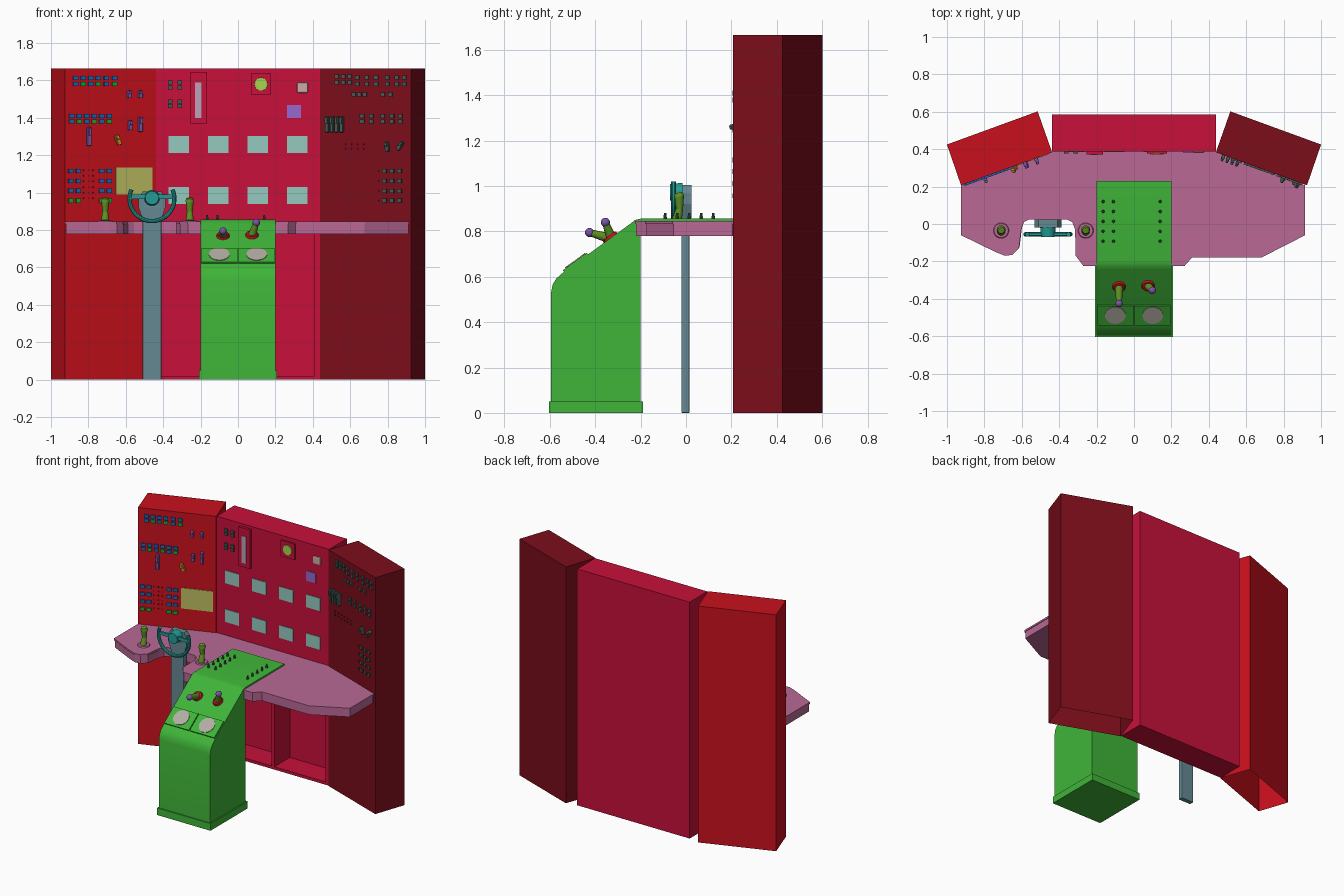
import bpy, bmesh, math
from mathutils import Matrix, Vector

if "Cube" in bpy.data.objects:
    bpy.data.objects.remove(bpy.data.objects["Cube"])

T = Matrix.Translation
ANG = math.atan2(0.175, 0.485)
SLOPE = math.atan2(0.225, 0.31)
COL = dict(red=(.58, .005, .012), crimson=(.58, .005, .042), dark=(.2, .004, .011), pink=(.48, .14, .30),
           green=(.05, .46, .04), steel=(.13, .25, .29), teal=(.017, .33, .30), olive=(.11, .28, .016),
           blue=(.01, .14, .48), btn=(.01, .4, .03), purple=(.2, .09, .38), screen=(.3, .59, .52),
           yellow=(.5, .5, .12), grey=(.06, .1, .09), pale=(.45, .42, .37), orange=(.6, .25, .02),
           lime=(.38, .66, .08), violet=(.31, .14, .62), rose=(.62, .4, .38), strip=(.5, .36, .48))
MATS = {}


def finish(name, bm, col, smooth=False, bevel=0):
    bmesh.ops.recalc_face_normals(bm, faces=bm.faces)
    me = bpy.data.meshes.new(name)
    bm.to_mesh(me)
    bm.free()
    ob = bpy.data.objects.new(name, me)
    bpy.context.collection.objects.link(ob)
    if col not in MATS:
        MATS[col] = bpy.data.materials.new(col)
        MATS[col].diffuse_color = (*COL[col], 1)
    me.materials.append(MATS[col])
    if bevel:
        m = ob.modifiers.new("bevel", 'BEVEL')
        m.width, m.segments = bevel, 2
    if smooth:
        bpy.ops.object.select_all(action='DESELECT')
        ob.select_set(True)
        bpy.context.view_layer.objects.active = ob
        bpy.ops.object.shade_smooth_by_angle()
    return ob


def box(bm, m, s):
    bmesh.ops.create_cube(bm, size=1, matrix=m @ Matrix.Diagonal((*s, 1)))


def boxes(name, col, items, **k):
    bm = bmesh.new()
    for m, s in items:
        box(bm, m, s)
    return finish(name, bm, col, **k)


def span(x0, x1, y0, y1, z0, z1):
    return T(((x0 + x1) / 2, (y0 + y1) / 2, (z0 + z1) / 2)), (x1 - x0, y1 - y0, z1 - z0)


def rod(bm, a, b, r1, r2, n=16):
    a, b = Vector(a), Vector(b)
    d = b - a
    m = T((a + b) / 2) @ d.to_track_quat('Z', 'Y').to_matrix().to_4x4()
    bmesh.ops.create_cone(bm, cap_ends=True, segments=n, radius1=r1, radius2=r2, depth=d.length, matrix=m)


def prism(name, col, pts, vec, open_bottom=False, **k):
    bm = bmesh.new()
    f = bm.faces.new([bm.verts.new(p) for p in pts])
    r = bmesh.ops.extrude_face_region(bm, geom=[f], use_keep_orig=True)
    bmesh.ops.translate(bm, vec=vec, verts=[v for v in r['geom'] if isinstance(v, bmesh.types.BMVert)])
    if open_bottom:
        bm.faces.remove(f)
    return finish(name, bm, col, **k)


def on_panel(x, z):
    """Frame on the front of the left, centre or right cabinet; local -y points out."""
    if abs(x) < .44:
        return T((x, .388, z))
    s = 1 if x < 0 else -1
    return T((x, .383 - (abs(x) - .438) * math.tan(ANG), z)) @ Matrix.Rotation(s * ANG, 4, 'Z')


def on_slope(x, y):
    return T((x, y, .62 + (y + .54) * math.tan(SLOPE))) @ Matrix.Rotation(SLOPE, 4, 'X')


# cabinets
for nm, s, c in (("left_cabinet", 1, "red"), ("right_cabinet", -1, "dark")):
    prism(nm, c, [(s * x, y, 0) for x, y in ((-1, .425), (-.515, .602), (-.438, .383), (-.925, .207))],
          (0, 0, 1.665), open_bottom=True)
boxes("centre_cabinet", "crimson", [
    span(-.438, .438, .388, .585, .78, 1.665), span(-.438, .438, .56, .585, 0, .78),
    span(-.438, -.41, .388, .56, 0, .78), span(.41, .438, .388, .56, 0, .78),
    span(-.41, .41, .388, .56, 0, .02), span(-.012, .012, .388, .56, .02, .78)])

# desk: slim top slab over a slightly inset skirt
outline = [(-.925, .207), (-.925, -.06), (-.74, -.15), (-.69, -.17), (-.65, -.165), (-.615, -.13), (-.603, -.03),
           (-.59, .01), (-.56, .025), (-.36, .025), (-.33, .01), (-.315, -.03), (-.312, -.17), (-.27, -.225),
           (.27, -.225), (.31, -.18), (.68, -.18), (.915, -.06), (.915, .207), (.437, .388), (-.437, .388)]
prism("desk_top", "pink", [(x, y, .832) for x, y in outline], (0, 0, .013))
prism("desk_skirt", "pink", [(x * .995, y - .003 if y > .1 else y + .005, .78) for x, y in outline], (0, 0, .053))

# throttle console
prof = [(-.595, 0), (-.595, .53), (-.588, .565), (-.572, .592), (-.54, .62), (-.245, .834), (-.225, .85),
        (-.2, .856), (.23, .856), (.23, .84), (-.2, .84), (-.2, 0)]
prism("console_body", "green", [(-.2, y, z) for y, z in prof], (.4, 0, 0), smooth=True)
boxes("console_plinth", "green", [span(-.208, .208, -.603, -.19, 0, .05)])
boxes("console_gauge_plates", "green", [(on_slope(x, -.485), (.192, .13, .018)) for x in (-.099, .099)])
bm = bmesh.new()
for x in (-.1, .1):
    m = on_slope(x, -.482)
    rod(bm, m @ Vector((0, 0, 0)), m @ Vector((0, 0, .013)), .055, .055, 32)
finish("console_dials", bm, "pale", True)
bm = bmesh.new()
for x in (-.165, -.11, .14):
    for i in range(5):
        y = .12 - i * .053
        rod(bm, (x, y, .85), (x, y, .88), .009, .005, 10)
finish("console_switches", bm, "grey", True)

# console levers with collars and knobs
levers = (((-.08, -.335, .77), (-.08, -.425, .795)), ((.075, -.33, .77), (.098, -.355, .84)))
parts = [bmesh.new() for _ in range(3)]
for a, b in levers:
    m = on_slope(a[0], a[1])
    rod(parts[0], m @ Vector((0, 0, -.005)), m @ Vector((0, 0, .012)), .038, .03, 24)
    rod(parts[1], m @ Vector((0, 0, 0)), b, .022, .015)
    bmesh.ops.create_uvsphere(parts[2], u_segments=16, v_segments=10, radius=.02, matrix=T(b))
for p, n, c in zip(parts, ("lever_collars", "lever_shafts", "lever_knobs"), ("red", "olive", "purple")):
    finish(n, p, c, True)

# desk side sticks
for nm, x in (("left_stick", -.71), ("right_stick", -.258)):
    bm = bmesh.new()
    rod(bm, (x, -.035, .842), (x, -.035, .852), .043, .038, 24)
    finish(nm + "_base", bm, "pink", True)
    bm = bmesh.new()
    rod(bm, (x, -.04, .85), (x, -.028, .9), .022, .015)
    rod(bm, (x, -.028, .895), (x, -.03, .955), .015, .021)
    rod(bm, (x, -.03, .953), (x, -.034, .97), .024, .018)
    finish(nm, bm, "olive", True)

# steering column and yoke
boxes("steering_column", "steel", [span(-.51, -.41, -.02, .015, 0, .93)], bevel=.004)
prism("column_head", "steel", [(x - .46, -.018, z) for x, z in (
    (-.05, .86), (.05, .86), (.072, .92), (.072, .97), (.05, 1.005), (-.05, 1.005), (-.072, .97), (-.072, .92))],
    (0, .043, 0))
cu = bpy.data.curves.new("yoke_rim", 'CURVE')
cu.dimensions, cu.bevel_depth, cu.bevel_resolution, cu.use_fill_caps = '3D', .012, 3, True
sp = cu.splines.new('POLY')
sp.points.add(32)
for i, p in enumerate(sp.points):
    t = math.radians(156 + 228 * i / 32)
    p.co = (-.46 + .12 * math.cos(t), -.055, .968 + .12 * math.sin(t), 1)
rim = bpy.data.objects.new("yoke_rim", cu)
bpy.context.collection.objects.link(rim)
bpy.ops.object.select_all(action='DESELECT')
rim.select_set(True)
bpy.context.view_layer.objects.active = rim
bpy.ops.object.convert(target='MESH')
bm = bmesh.new()
rod(bm, (-.46, -.07, .972), (-.46, -.015, .972), .036, .042, 24)
box(bm, T((-.46, -.055, .978)), (.235, .014, .022))
finish("yoke_hub", bm, "teal", True)
rim.data.materials.clear()
rim.data.materials.append(MATS["teal"])
rim.select_set(True)
bpy.context.view_layer.objects.active = rim
bpy.ops.object.shade_smooth_by_angle()

# centre cabinet instruments
boxes("screens", "screen", [(on_panel(x, z), (.11, .008, .09)) for x in (-.317, -.106, .106, .317) for z in (1.258, .985)])
boxes("tall_gauge_frame", "crimson", [(on_panel(-.21, 1.508), (.09, .034, .275))])
boxes("tall_gauge_strip", "strip", [(on_panel(-.212, 1.495), (.035, .04, .19))])
boxes("round_gauge_frame", "crimson", [(on_panel(.123, 1.58), (.108, .022, .112))])
bm = bmesh.new()
rod(bm, (.123, .39, 1.58), (.123, .372, 1.58), .037, .034, 24)
finish("round_gauge", bm, "lime", True)
boxes("small_gauge", "rose", [(on_panel(.345, 1.562), (.06, .018, .056))], bevel=.008)
boxes("small_display", "violet", [(on_panel(.3, 1.435), (.075, .01, .07))])
boxes("map_display", "yellow", [(on_panel(-.556, 1.063), (.21, .008, .145))])

# button banks: columns, rows
XA = [-.87, -.83, -.79, -.75, -.705, -.66]
XB = [-.89, -.85, -.81, -.77, -.73, -.69]
ROWS = (1.115, 1.063, 1.01, .957)
bank = [(x, z) for X, Z in ((XA, (1.613, 1.582)), (XB, (1.41, 1.38)), ((-.895, -.855, -.73, -.69), ROWS)) for x in X for z in Z]
for nm, c, k in (("blue_buttons", "blue", 0), ("green_buttons", "btn", 1)):
    boxes(nm, c, [(on_panel(*p), (.028, .02, .022)) for i, p in enumerate(bank) if (i % 4 == 3) == bool(k)])
bank = [(x, z) for X, Z in (((.64, .69, .74, .8, .85, .89), (1.615, 1.58)), ((.53, .565, .6), (1.62, 1.59)),
        ((.62, .65, .68, .775, .815), (1.525,)), ((.665, .715, .775, .825, .87), (1.41, 1.38)),
        ((.785, .825, .865), ROWS), ((-.362, -.312), (1.588, 1.563, 1.487, 1.463))) for x in X for z in Z]
boxes("grey_buttons", "grey", [(on_panel(*p), (.023, .02, .021)) for p in bank])
dots = [(-.825 + i * .026, z) for i in range(3) for z in (1.12, 1.09, 1.06, 1.03, 1.0, .97)]
dots += [(.51 + i * .032, z) for i in range(6) for z in (1.26, 1.235)] + [(.75, z) for z in ROWS]
boxes("indicator_dots", "dark", [(on_panel(*p), (.008, .01, .008)) for p in dots])

# panel toggles and handles
def toggles(name, col, items):
    bm = bmesh.new()
    for x, z, w, h, tilt in items:
        m = on_panel(x, z) @ Matrix.Rotation(tilt, 4, 'Y')
        box(bm, m @ T((0, -.008, 0)), (w, .03, h))
        box(bm, m @ T((0, -.024, h * .25)), (w * .8, .02, h * .4))
    finish(name, bm, col, bevel=.004)


toggles("left_toggles", "purple", [(x, z, .02, h, 0) for x, z, h in (
    (-.585, 1.525, .04), (-.525, 1.525, .04), (-.58, 1.36, .05), (-.525, 1.365, .08), (-.8, 1.3, .1))])
toggles("orange_handle", "orange", [(-.645, 1.282, .022, .055, -.4)])
toggles("right_rockers", "grey", [(.48 + i * .026, 1.365, .018, .085, 0) for i in range(4)])
toggles("right_handles", "grey", [(.8, 1.245, .02, .05, -.1), (.87, 1.25, .02, .05, .6)])

for m in bpy.data.materials:
    if m.users and not m.is_grease_pencil:
        m.use_nodes = True
        m.node_tree.nodes["Principled BSDF"].inputs["Base Color"].default_value = m.diffuse_color
